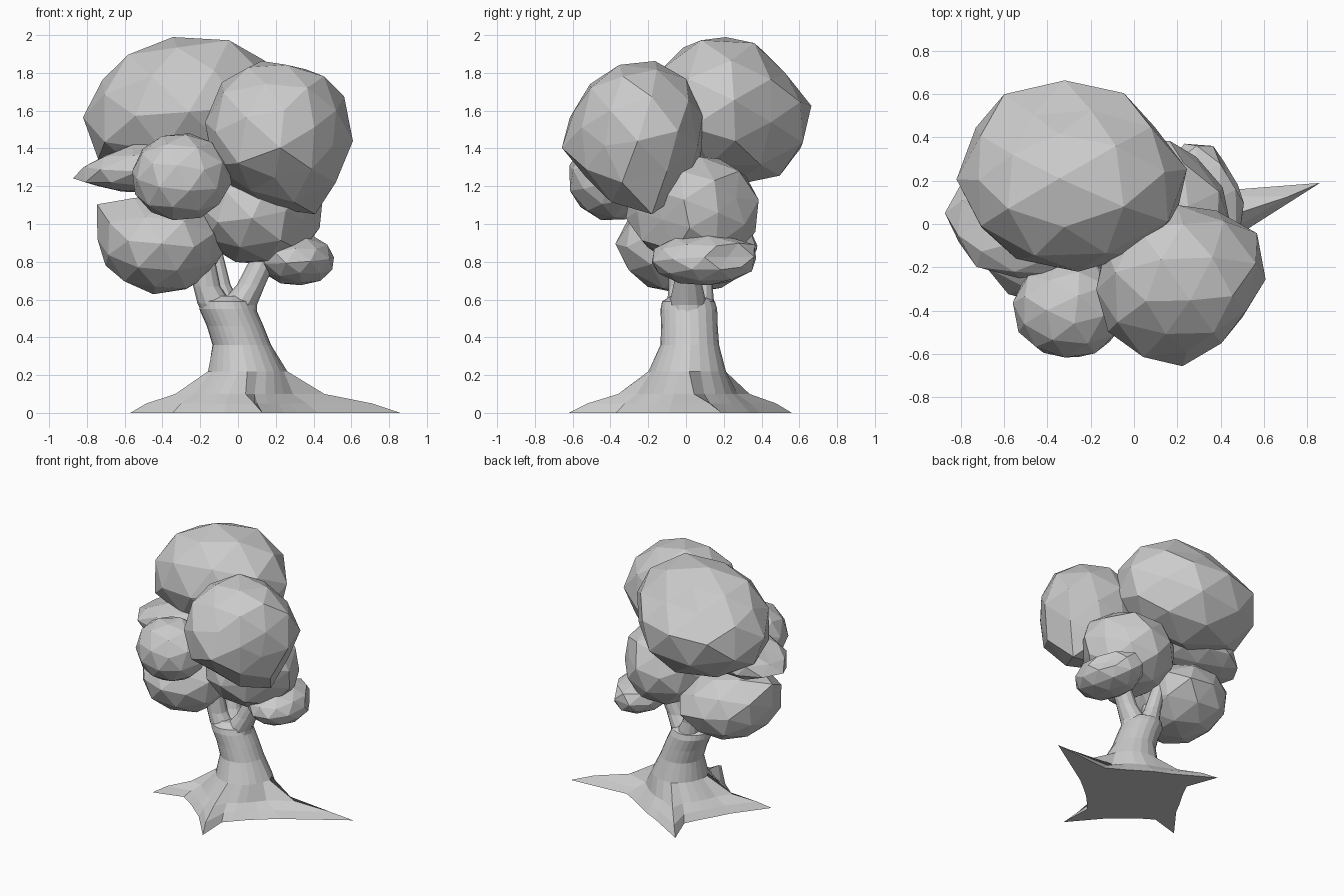
import bpy, bmesh, math, random
from mathutils import Vector, Euler

if "Cube" in bpy.data.objects:
    bpy.data.objects.remove(bpy.data.objects["Cube"])

random.seed(4)
grey = bpy.data.materials.new("plain grey")
grey.diffuse_color = (0.6, 0.6, 0.6, 1)
grey.use_nodes = True
grey.node_tree.nodes["Principled BSDF"].inputs["Base Color"].default_value = grey.diffuse_color


def finish(bm, name):
    bmesh.ops.recalc_face_normals(bm, faces=bm.faces[:])
    me = bpy.data.meshes.new(name)
    bm.to_mesh(me)
    bm.free()
    me.materials.append(grey)
    ob = bpy.data.objects.new(name, me)
    bpy.context.collection.objects.link(ob)
    return ob


def skin(bm, rings):
    """Bridge a list of equal-length rings of points and cap both ends."""
    vs = [[bm.verts.new(p) for p in r] for r in rings]
    n = len(vs[0])
    for a, b in zip(vs, vs[1:]):
        for i in range(n):
            j = (i + 1) % n
            bm.faces.new((a[i], a[j], b[j], b[i]))
    bm.faces.new(vs[0][::-1])
    bm.faces.new(vs[-1])


def leaf_blob(name, centre, radii, pulls=(), tilt=0.0):
    """Faceted ellipsoid whose surface is pulled through a few points."""
    c, r = Vector(centre), Vector(radii)
    bm = bmesh.new()
    bmesh.ops.create_icosphere(bm, subdivisions=2, radius=1)
    spin = Euler([random.uniform(0, 6.28) for _ in range(3)]).to_matrix()
    lean = Euler((0, tilt, 0)).to_matrix()
    goals = []
    for p in pulls:
        d = Vector((p[k] - c[k]) / r[k] for k in range(3))
        goals.append((d.normalized(), d.length))
    weights = [0.0] * len(goals)
    if goals:  # put one corner exactly on the first point
        bm.verts.ensure_lookup_table()
        corner = spin @ bm.verts[0].co.normalized()
        spin = corner.rotation_difference(goals[0][0]).to_matrix() @ spin

    def reach(u):
        return 1 + sum(w * max(0, u.dot(g[0])) ** 8 for w, g in zip(weights, goals))

    for _ in range(30):
        for i, (d, k) in enumerate(goals):
            weights[i] += k - reach(d)
    for v in bm.verts:
        u = spin @ v.co.normalized()
        f = reach(u) * (1.01 + random.uniform(-0.015, 0.015))
        v.co = c + lean @ Vector(u[k] * r[k] * f for k in range(3))
    finish(bm, name)


# Trunk with four spreading roots, each curling a little towards its tip
tips = [(0.86, 0.19), (-0.30, 0.56), (-0.57, -0.24), (0.13, -0.62)]
curl = math.radians(11)
polar = [((math.atan2(y, x) - curl) % (2 * math.pi), math.hypot(x, y)) for x, y in tips]
lobe = [1, 0.17, 0.04, 0]
# height, centre x, centre y, core radius, root reach
levels = [(0, 0, 0, 0.34, 1), (0.05, 0, 0, 0.30, 0.78), (0.1, 0.01, 0, 0.255, 0.36),
          (0.22, 0.045, 0.01, 0.2, 0.03), (0.36, 0.02, 0.02, 0.155, 0),
          (0.46, -0.015, 0.018, 0.15, 0), (0.55, -0.055, 0.015, 0.15, 0),
          (0.59, -0.065, 0.013, 0.14, 0), (0.62, -0.065, 0.012, 0.09, 0)]
rings = []
for z, cx, cy, core, reach in levels:
    ring = []
    for i, (a, la) in enumerate(polar):
        b, lb = polar[(i + 1) % 4]
        span = (b - a) % (2 * math.pi)
        for s in range(6):
            w, length = (lobe[s], la) if s <= 3 else (lobe[6 - s], lb)
            rad = core + (length - 0.34) * reach * w
            t = a + span * s / 6 + curl * w * reach
            ring.append((cx + rad * math.cos(t), cy + rad * math.sin(t), z))
    rings.append(ring)
bm = bmesh.new()
skin(bm, rings)
finish(bm, "trunk_and_roots")

# Forking branches that run up into the leaves
branches = {
    "left_branch": [((-0.03, 0.0, 0.42), 0.1), ((-0.125, -0.01, 0.58), 0.09),
                    ((-0.165, -0.02, 0.67), 0.072), ((-0.2, -0.03, 0.9), 0.06)],
    "right_branch": [((-0.01, 0.01, 0.42), 0.11), ((0.0, 0.01, 0.57), 0.1),
                     ((0.07, 0.01, 0.68), 0.075), ((0.2, 0.03, 0.95), 0.065)],
    "back_branch": [((-0.04, 0.02, 0.42), 0.1), ((-0.07, 0.06, 0.57), 0.09),
                    ((-0.1, 0.08, 0.68), 0.06), ((-0.14, 0.12, 0.9), 0.045)],
}
for name, path in branches.items():
    bm = bmesh.new()
    skin(bm, [[(p[0] + r * math.cos(k * math.pi / 6), p[1] + r * math.sin(k * math.pi / 6), p[2])
               for k in range(12)] for p, r in path])
    finish(bm, name)

# Leaf clumps
leaf_blob("large_back_leaves", (-0.29, 0.23, 1.61), (0.53, 0.44, 0.40),
          [(-0.6, 0.6, 1.6), (-0.12, 0.65, 1.58), (0.08, 0.45, 1.62), (0.24, 0.07, 1.62),
           (-0.72, 0.12, 1.34), (-0.25, 0.05, 1.31), (-0.3, 0.5, 1.79), (-0.3, 0.42, 1.21),
           (0.03, 0.1, 1.94), (-0.35, 0.13, 1.98), (-0.14, -0.2, 1.62), (-0.7, 0.2, 1.77),
           (-0.55, 0.4, 1.8)])
leaf_blob("large_front_leaves", (0.21, -0.28, 1.49), (0.4, 0.385, 0.40),
          [(0.41, -0.18, 1.05), (0.05, -0.3, 1.16), (0.6, -0.1, 1.5), (0.14, -0.66, 1.4),
           (0.46, -0.46, 1.5), (0.52, -0.15, 1.28), (0.45, -0.25, 1.78), (0.22, -0.22, 1.87),
           (-0.17, -0.28, 1.49), (0.25, 0.09, 1.53), (0.2, -0.58, 1.62), (0.22, -0.42, 1.80),
           (0.2, -0.5, 1.23)])
leaf_blob("small_front_leaves", (-0.3, -0.39, 1.25), (0.265, 0.235, 0.235))
leaf_blob("thin_left_leaves", (-0.51, 0.03, 1.30), (0.36, 0.28, 0.14),
          [(-0.87, 0.05, 1.29), (-0.7, 0.03, 1.37), (-0.7, 0.03, 1.22)], tilt=-0.13)
leaf_blob("lower_left_leaves", (-0.41, 0.0, 0.89), (0.33, 0.37, 0.265),
          [(-0.74, 0.0, 1.1), (-0.6, 0.0, 0.69), (-0.15, 0.33, 0.89), (-0.74, 0.0, 0.92)])
leaf_blob("centre_leaves", (0.12, 0.04, 1.08), (0.36, 0.36, 0.30),
          [(0.43, 0.02, 0.98), (0.1, 0.16, 1.35), (0.33, 0.24, 1.1), (0.33, -0.14, 1.06),
           (0.1, 0.39, 1.05), (0.25, 0.03, 0.8)])
leaf_blob("lower_right_leaves", (0.31, 0.09, 0.81), (0.21, 0.285, 0.135),
          [(0.29, 0.36, 0.89), (0.42, 0.1, 0.93), (0.13, 0.05, 0.76), (0.43, 0.22, 0.82),
           (0.31, -0.17, 0.76), (0.51, 0.05, 0.8)])
